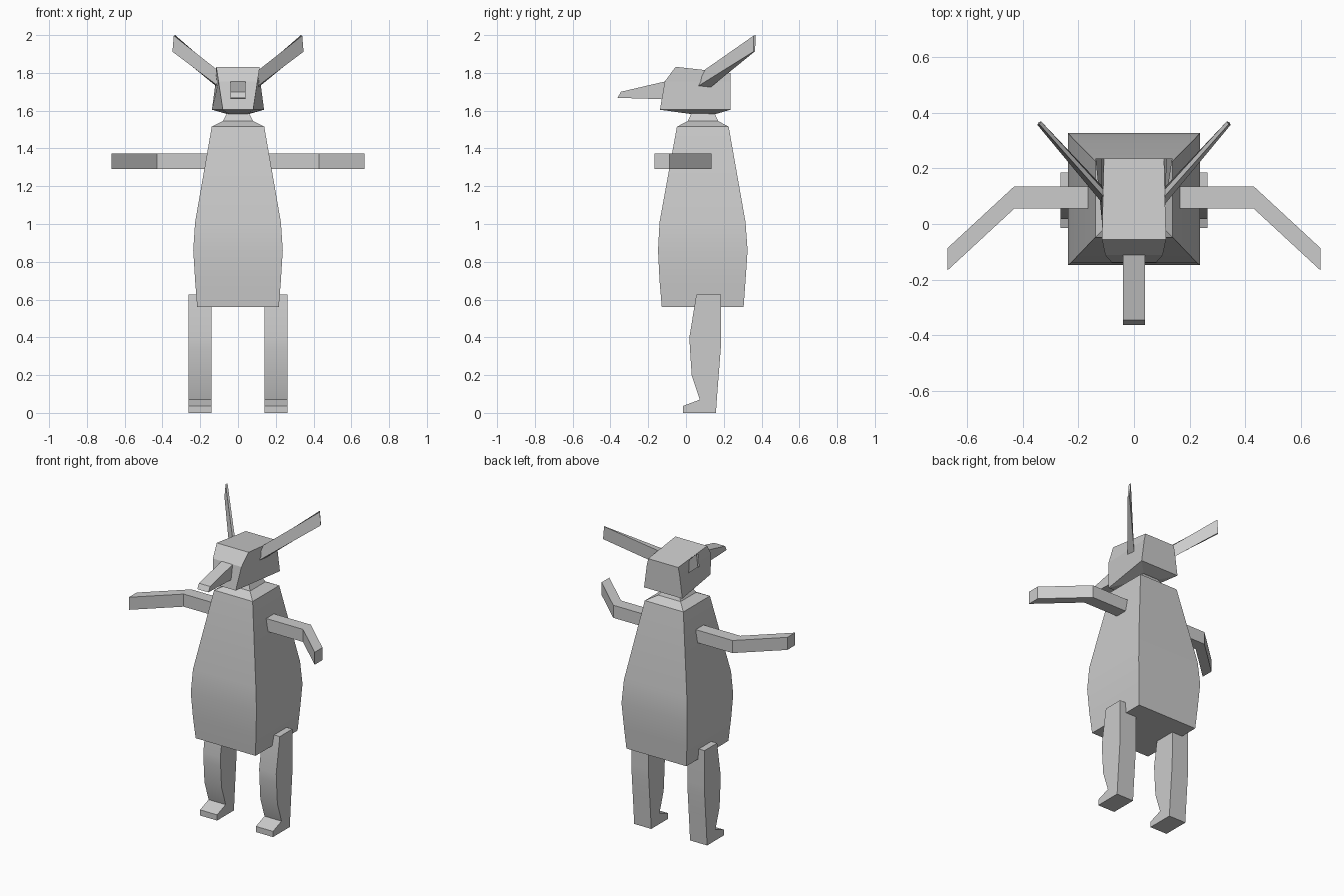
import bpy, bmesh


def loft(name, rings, mirror=False, smooth=False):
    """Skin a list of equal-length point rings and cap both ends."""
    bm = bmesh.new()
    vs = [[bm.verts.new(p) for p in ring] for ring in rings]
    n = len(vs[0])
    for a, b in zip(vs, vs[1:]):
        for i in range(n):
            j = (i + 1) % n
            bm.faces.new((a[i], a[j], b[j], b[i]))
    bm.faces.new(vs[0])
    bm.faces.new(vs[-1])
    bmesh.ops.recalc_face_normals(bm, faces=bm.faces)
    me = bpy.data.meshes.new(name)
    bm.to_mesh(me)
    bm.free()
    ob = bpy.data.objects.new(name, me)
    bpy.context.collection.objects.link(ob)
    if mirror:
        ob.modifiers.new("mirror", 'MIRROR')
    if smooth:
        bpy.ops.object.select_all(action='DESELECT')
        bpy.context.view_layer.objects.active = ob
        ob.select_set(True)
        bpy.ops.object.shade_smooth_by_angle(angle=0.52)
    return ob


def slab(z, xf, xb, yf, yb, zb=None):
    """Trapezoid ring: half width and y at front and back."""
    zb = z if zb is None else zb
    return [(-xf, yf, z), (xf, yf, z), (xb, yb, zb), (-xb, yb, zb)]


# Torso tapering up into the neck
body = [(0.56, 0.216, -0.128, 0.305), (0.70, 0.227, -0.14, 0.315),
        (0.86, 0.237, -0.148, 0.326), (1.01, 0.227, -0.14, 0.315),
        (1.515, 0.139, -0.048, 0.226), (1.545, 0.08, 0.01, 0.17),
        (1.59, 0.056, 0.03, 0.15)]
loft("body", [slab(z, w, w, yf, yb) for z, w, yf, yb in body], smooth=True)

# Head with a narrower chin and a shallow underside
loft("head", [slab(1.583, 0.05, 0.06, 0.02, 0.16),
              slab(1.605, 0.08, 0.138, -0.138, 0.235),
              slab(1.755, 0.103, 0.118, -0.112, 0.235),
              slab(1.832, 0.115, 0.108, -0.055, 0.235, 1.80)])

# Snout
loft("snout", [
    [(-0.04, -0.10, 1.66), (0.04, -0.10, 1.66), (0.04, -0.10, 1.757), (-0.04, -0.10, 1.757)],
    [(-0.04, -0.362, 1.668), (0.04, -0.362, 1.668), (0.04, -0.345, 1.70), (-0.04, -0.345, 1.70)]])

# Ears: thick at the root, thin at the tip
loft("ears", [
    [(0.105, 0.064, 1.73), (0.11, 0.132, 1.725), (0.102, 0.115, 1.80), (0.102, 0.09, 1.81)],
    [(0.347, 0.356, 1.912), (0.342, 0.366, 1.915), (0.333, 0.368, 2.0), (0.34, 0.358, 1.997)]],
    mirror=True)

# Arms: bent bar
arm = [(0.165, 0.055, 0.135), (0.43, 0.055, 0.135), (0.67, -0.167, -0.087)]
loft("arms", [[(x, y0, 1.29), (x, y1, 1.29), (x, y1, 1.372), (x, y0, 1.372)]
              for x, y0, y1 in arm], mirror=True)

# Legs: side profile given as z, front y, back y
leg = [(0, -0.015, 0.158), (0.037, -0.015, 0.161), (0.07, 0.073, 0.163),
       (0.2, 0.03, 0.173), (0.34, 0.021, 0.184), (0.4, 0.018, 0.185),
       (0.628, 0.055, 0.185)]
loft("legs", [[(0.14, yf, z), (0.263, yf, z), (0.263, yb, z), (0.14, yb, z)]
              for z, yf, yb in leg], mirror=True, smooth=True)
